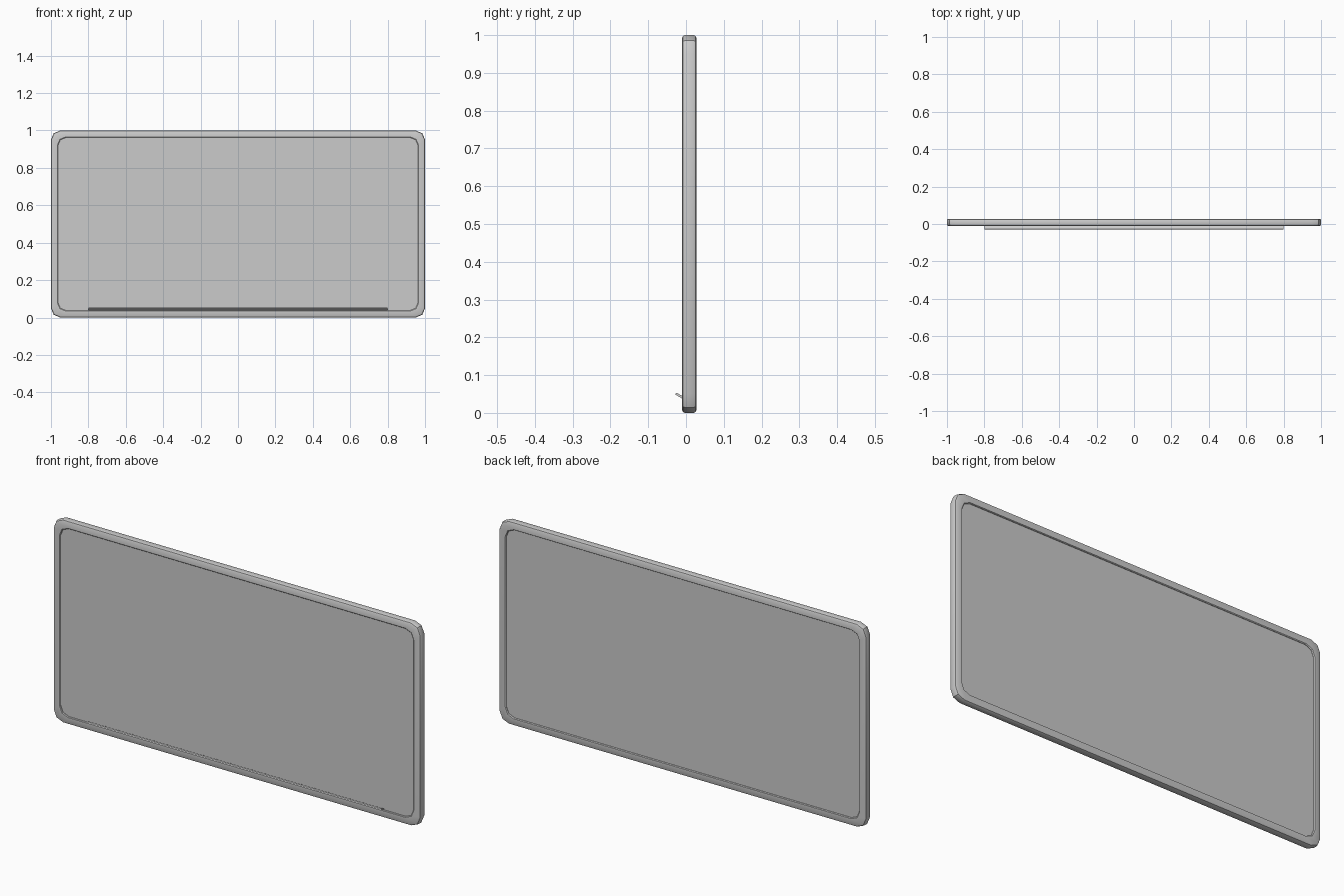
import bpy, bmesh, math
from mathutils import Vector

if "Cube" in bpy.data.objects:
    bpy.data.objects.remove(bpy.data.objects["Cube"])


def rounded_rect(inset, y, r, segs=2):
    """Corner-rounded outline of the board, inset from the 2 x 1 outer edge."""
    w, h = 1 - inset - r, 0.5 - inset - r
    pts = []
    for k, (sx, sz) in enumerate([(1, 1), (-1, 1), (-1, -1), (1, -1)]):
        for i in range(segs + 1):
            a = math.pi / 2 * (k + i / segs)
            pts.append((sx * w + r * math.cos(a), y, 0.5 + sz * h + r * math.sin(a)))
    return pts


def loft(name, outlines, closed):
    bm = bmesh.new()
    rings = [[bm.verts.new(p) for p in o] for o in outlines]
    n = len(rings[0])
    for j in range(len(rings) if closed else len(rings) - 1):
        a, b = rings[j], rings[(j + 1) % len(rings)]
        for i in range(n):
            bm.faces.new((a[i], a[(i + 1) % n], b[(i + 1) % n], b[i]))
    if not closed:
        bm.faces.new(rings[0])
        bm.faces.new(rings[-1])
    bmesh.ops.recalc_face_normals(bm, faces=bm.faces)
    me = bpy.data.meshes.new(name)
    bm.to_mesh(me)
    bm.free()
    ob = bpy.data.objects.new(name, me)
    bpy.context.collection.objects.link(ob)
    bpy.context.view_layer.objects.active = ob
    bpy.ops.object.select_all(action='DESELECT')
    ob.select_set(True)
    bpy.ops.object.shade_smooth_by_angle(angle=math.radians(35))
    return ob


# Frame: section given as (inset, y, corner radius), softened on the outer edges
section = [(0.037, 0.0, 0.045), (0.037, -0.008, 0.045), (0.034, -0.011, 0.046),
           (0.008, -0.011, 0.048), (0.002, -0.008, 0.05), (0, -0.003, 0.05),
           (0, 0.020, 0.05), (0.002, 0.025, 0.05), (0.008, 0.028, 0.048),
           (0.034, 0.028, 0.046), (0.037, 0.024, 0.045), (0.037, 0.018, 0.045)]
loft("frame", [rounded_rect(*s) for s in section], True)

# Writing panel, slightly recessed front and back
loft("board_panel", [rounded_rect(0.036, y, 0.045) for y in (-0.005, 0.022)], False)

# Pen ledge: thin strip tilted up toward the front
start, tip = Vector((0, -0.004, 0.038)), Vector((0, -0.027, 0.051))
along = (tip - start).normalized()
normal = Vector((0, -along.z, along.y)) * 0.003
ends = []
for x in (-0.8, 0.8):
    off = Vector((x, 0, 0))
    ends.append([start - normal + off, tip - normal + off,
                 tip + normal + off, start + normal + off])
loft("pen_ledge", ends, False)
